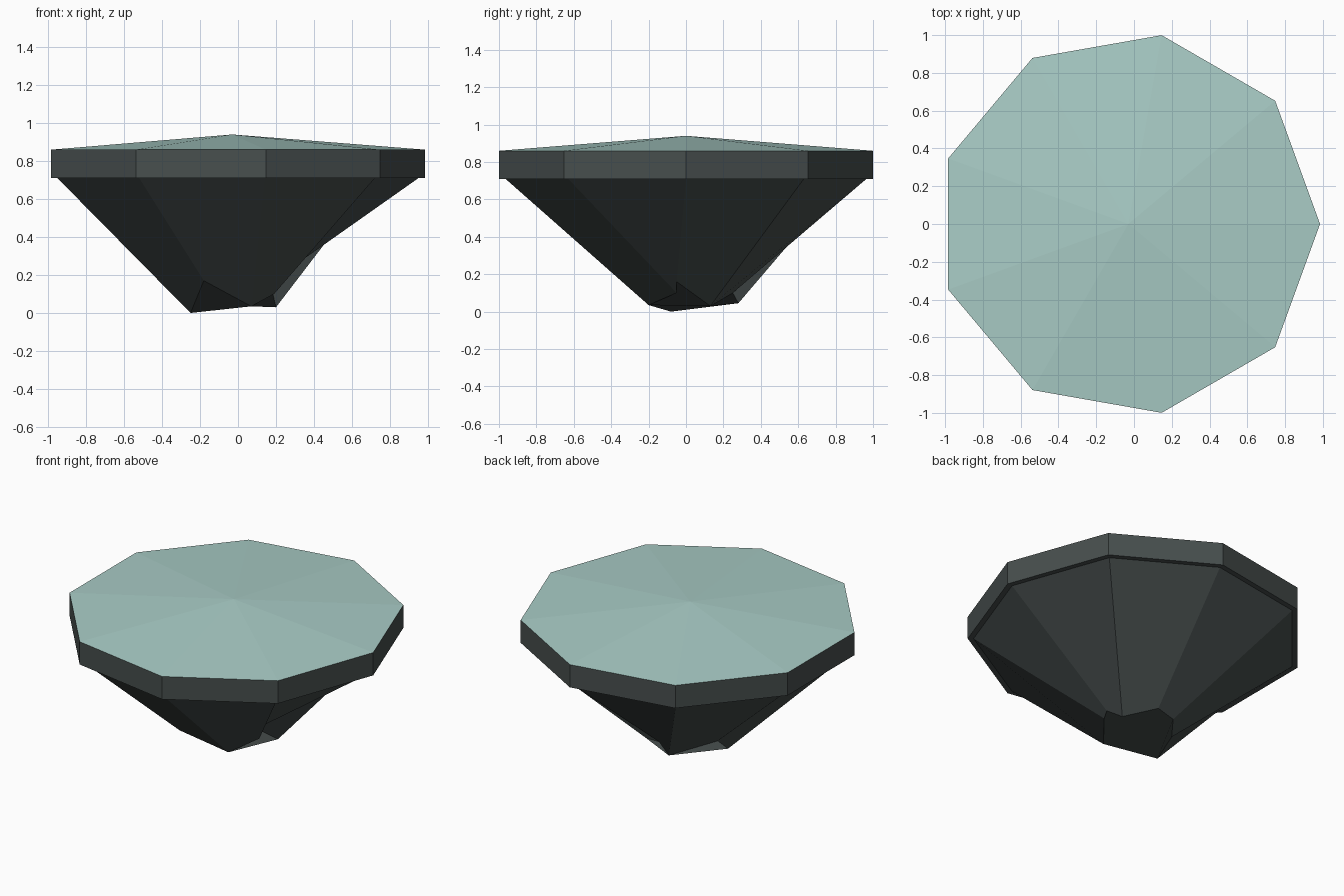
import bpy, bmesh, math

if "Cube" in bpy.data.objects:
    bpy.data.objects.remove(bpy.data.objects["Cube"], do_unlink=True)

SIDES = 9
AXIS_X = -0.03


def make_material(name, color):
    mat = bpy.data.materials.new(name)
    mat.use_nodes = True
    mat.diffuse_color = color
    mat.node_tree.nodes["Principled BSDF"].inputs["Base Color"].default_value = color
    return mat


def ring(bm, radius, z):
    """Nine-sided ring of vertices around the shared axis."""
    angles = [math.tau * i / SIDES for i in range(SIDES)]
    return [bm.verts.new((AXIS_X + radius * math.cos(a), radius * math.sin(a), z))
            for a in angles]


def bridge(bm, low, high):
    for i in range(SIDES):
        j = (i + 1) % SIDES
        bm.faces.new((low[i], low[j], high[j], high[i]))


def finish(bm, name, mat):
    bmesh.ops.recalc_face_normals(bm, faces=bm.faces)
    mesh = bpy.data.meshes.new(name)
    bm.to_mesh(mesh)
    bm.free()
    mesh.materials.append(mat)
    obj = bpy.data.objects.new(name, mesh)
    bpy.context.collection.objects.link(obj)
    return obj


pale_teal = make_material("pale teal", (0.40, 0.61, 0.57, 1))
dark_stone = make_material("dark stone", (0.063, 0.077, 0.075, 1))

# Shallow faceted top surface
bm = bmesh.new()
edge = ring(bm, 1.015, 0.86)
peak = bm.verts.new((AXIS_X, 0, 0.94))
for i in range(SIDES):
    bm.faces.new((edge[i], edge[(i + 1) % SIDES], peak))
finish(bm, "top_surface", pale_teal)

# Upright rim, with a narrow ledge, above the tapering rock
bm = bmesh.new()
rim_top = ring(bm, 1.015, 0.86)
rim_low = ring(bm, 1.015, 0.71)
rock_top = ring(bm, 0.98, 0.71)
bridge(bm, rim_low, rim_top)
bridge(bm, rock_top, rim_low)

# Jagged broken tip, in ring order
tip = [(0.17, -0.05, 0.16), (0.20, 0.13, 0.03), (0.02, 0.25, 0.10),
       (-0.07, 0.28, 0.045), (-0.26, 0.04, 0.10), (-0.25, -0.08, 0.0),
       (-0.18, -0.35, 0.17), (0.07, -0.20, 0.035), (0.19, -0.05, 0.10)]
tip_ring = [bm.verts.new(p) for p in tip]
bridge(bm, tip_ring, rock_top)
bm.faces.new(tip_ring)
finish(bm, "rock_base", dark_stone)
